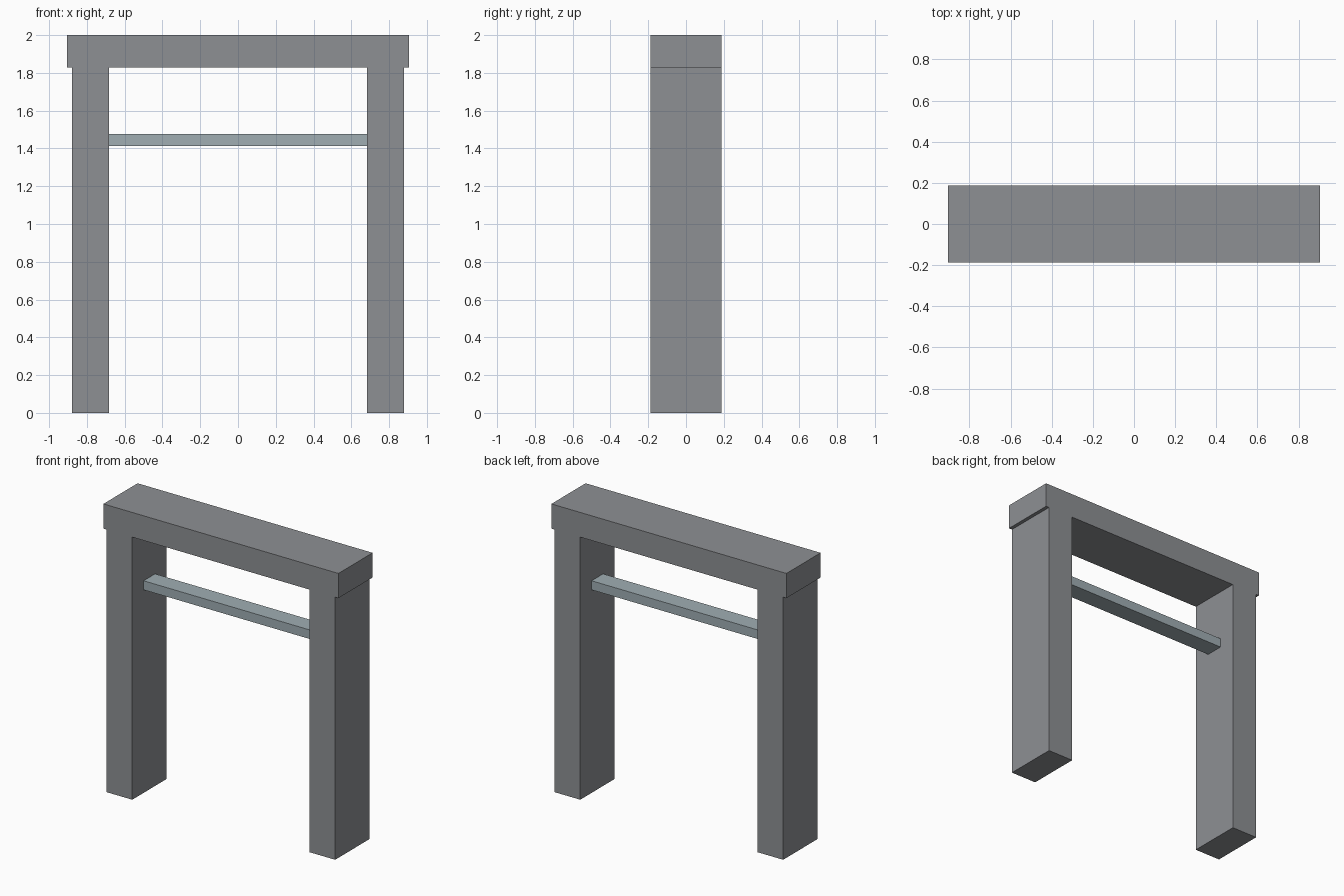
import bpy, bmesh

if "Cube" in bpy.data.objects:
    bpy.data.objects.remove(bpy.data.objects["Cube"])

HALF_DEPTH = 0.188


def colour(obj, name, rgb):
    mat = bpy.data.materials.new(name)
    mat.diffuse_color = (*rgb, 1)
    mat.use_nodes = True
    mat.node_tree.nodes["Principled BSDF"].inputs["Base Color"].default_value = mat.diffuse_color
    obj.data.materials.append(mat)


def add_object(name, bm):
    bmesh.ops.recalc_face_normals(bm, faces=bm.faces)
    mesh = bpy.data.meshes.new(name)
    bm.to_mesh(mesh)
    bm.free()
    obj = bpy.data.objects.new(name, mesh)
    bpy.context.collection.objects.link(obj)
    return obj


# Gate frame: two posts and an overhanging lintel as one extruded profile
half = [(0.683, 1.828), (0.683, 0), (0.88, 0), (0.88, 1.828),
        (0.905, 1.828), (0.905, 2.0)]
profile = half + [(-x, z) for x, z in reversed(half)]
bm = bmesh.new()
face = bm.faces.new([bm.verts.new((x, -HALF_DEPTH, z)) for x, z in profile])
ext = bmesh.ops.extrude_face_region(bm, geom=[face], use_keep_orig=True)
verts = [g for g in ext["geom"] if isinstance(g, bmesh.types.BMVert)]
bmesh.ops.translate(bm, verts=verts, vec=(0, 2 * HALF_DEPTH, 0))
frame = add_object("gate_frame", bm)
colour(frame, "stone_grey", (0.27, 0.28, 0.295))

# Crossbar spanning between the inner post faces
bm = bmesh.new()
bmesh.ops.create_cube(bm, size=1)
bmesh.ops.scale(bm, verts=bm.verts, vec=(1.366, 0.126, 0.063))
bmesh.ops.translate(bm, verts=bm.verts, vec=(0, 0, 1.445))
bar = add_object("crossbar", bm)
colour(bar, "pale_blue_grey", (0.35, 0.42, 0.45))
